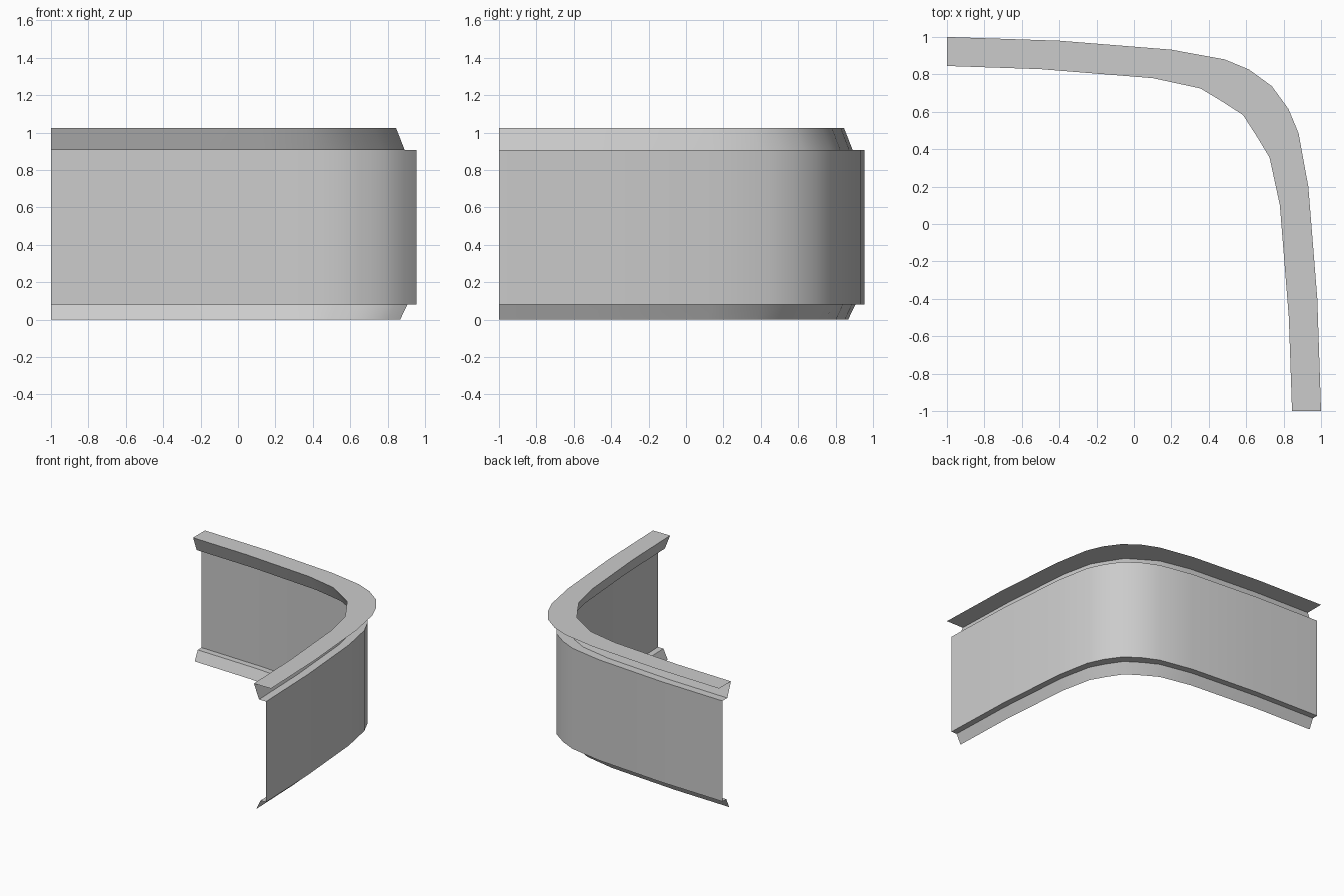
import bpy
import bmesh

cube = bpy.data.objects.get("Cube")
if cube:
    bpy.data.objects.remove(cube, do_unlink=True)

grey = bpy.data.materials.new("light_grey")
grey.use_nodes = True
colour = (0.6, 0.6, 0.6, 1)
grey.diffuse_color = colour
grey.node_tree.nodes["Principled BSDF"].inputs["Base Color"].default_value = colour


def corner_path(half):
    """Complete a half path by reflecting it across the x = y diagonal."""
    return half + [(y, x) for x, y in reversed(half[:-1])]


# Plan outlines of the outer and inner edges of the top flange
outer = corner_path([(-1, 1), (-0.4, 0.98), (0.2, 0.932), (0.485, 0.88),
                     (0.615, 0.826), (0.737, 0.737)])
inner = corner_path([(-1, 0.845), (-0.5, 0.828), (0.1, 0.78), (0.355, 0.725),
                     (0.468, 0.657), (0.583, 0.583)])


def sheet(name, section):
    """Sweep a section of (inset fraction, height) points around the corner."""
    bm = bmesh.new()
    rows = []
    for t, z in section:
        rows.append([bm.verts.new((a[0] + (b[0] - a[0]) * t,
                                   a[1] + (b[1] - a[1]) * t, z))
                     for a, b in zip(outer, inner)])
    for top, low in zip(rows, rows[1:]):
        for i in range(len(top) - 1):
            bm.faces.new((top[i], low[i], low[i + 1], top[i + 1]))
    # Bottom-to-top strips give outward facing walls
    bmesh.ops.reverse_faces(bm, faces=bm.faces)
    mesh = bpy.data.meshes.new(name)
    bm.to_mesh(mesh)
    bm.free()
    mesh.materials.append(grey)
    obj = bpy.data.objects.new(name, mesh)
    bpy.context.collection.objects.link(obj)
    bpy.ops.object.select_all(action="DESELECT")
    obj.select_set(True)
    bpy.context.view_layer.objects.active = obj
    bpy.ops.object.shade_smooth_by_angle(angle=0.52)
    return obj


TOP, LEDGE, FOOT = 1.025, 0.906, 0.08

# Flat flange, sloping web and ledge down to the wall
sheet("top_rail", [(0, TOP), (1, TOP), (0.7, LEDGE), (0.29, LEDGE)])
# Upright curved panel
sheet("wall_panel", [(0.29, LEDGE), (0.29, FOOT)])
# Small ledge and inward sloping skirt
sheet("bottom_lip", [(0.29, FOOT), (0.61, FOOT), (0.86, 0)])
